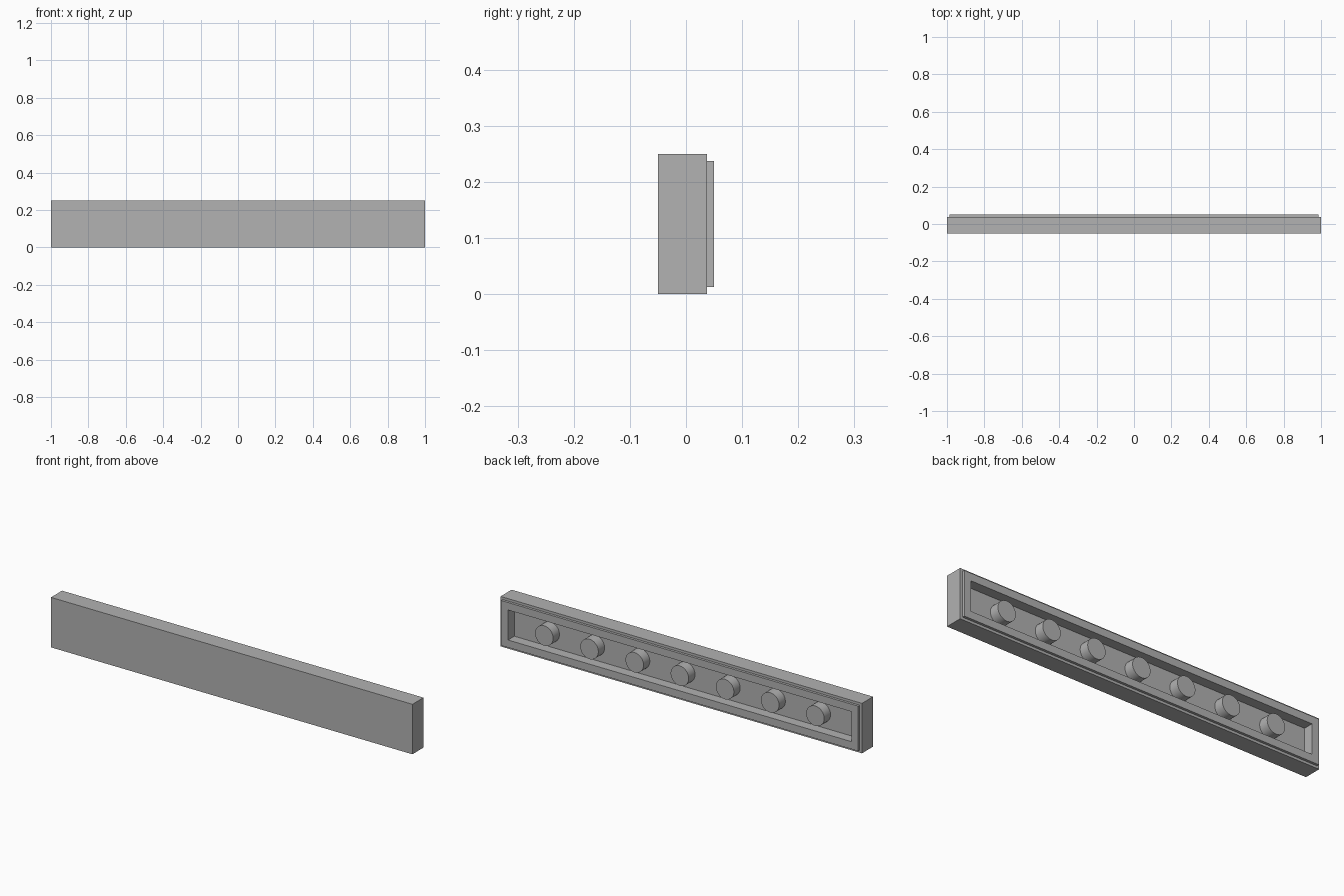
import bpy
import bmesh
import math
from mathutils import Matrix, Vector

if "Cube" in bpy.data.objects:
    bpy.data.objects.remove(bpy.data.objects["Cube"], do_unlink=True)

UNIT = 0.0125                      # base module of the part
LENGTH, DEPTH, HEIGHT = 2.0, 0.1, 0.25
LIP = UNIT                         # lip height and its step inward
WALL = 3 * UNIT                    # rim width measured on the lip
CAVITY = 4 * UNIT                  # recess depth, also the peg length
PEG_RADIUS = 4 * UNIT
BACK = DEPTH / 2

grey = bpy.data.materials.new("plain_grey")
grey.use_nodes = True
colour = (0.445, 0.445, 0.445, 1)
grey.diffuse_color = colour
grey.node_tree.nodes["Principled BSDF"].inputs["Base Color"].default_value = colour


def add_object(name, bm):
    bmesh.ops.recalc_face_normals(bm, faces=bm.faces)
    mesh = bpy.data.meshes.new(name)
    bm.to_mesh(mesh)
    bm.free()
    mesh.materials.append(grey)
    obj = bpy.data.objects.new(name, mesh)
    bpy.context.collection.objects.link(obj)
    return obj


def inset_and_push(bm, face, width, distance):
    """Inset a back-facing face, then extrude the inner face along y."""
    bmesh.ops.inset_region(bm, faces=[face], thickness=width, use_even_offset=True)
    result = bmesh.ops.extrude_discrete_faces(bm, faces=[face])
    inner = result["faces"][0]
    bmesh.ops.translate(bm, verts=inner.verts, vec=(0, distance, 0))
    return inner


# Body: flat slab, stepped lip on the back, hollow inside the rim
bm = bmesh.new()
body_depth = DEPTH - LIP
bmesh.ops.create_cube(
    bm, size=1,
    matrix=Matrix.Translation((0, -LIP / 2, HEIGHT / 2))
    @ Matrix.Diagonal((LENGTH, body_depth, HEIGHT, 1)))
bm.normal_update()
back_face = max(bm.faces, key=lambda f: f.calc_center_median().y)
lip_face = inset_and_push(bm, back_face, LIP, LIP)
bm.normal_update()
inset_and_push(bm, lip_face, WALL, -CAVITY)
add_object("tile_body", bm)

# Pegs: seven solid round posts, flush with the lip
for i in range(7):
    bm = bmesh.new()
    centre = Vector(((i - 3) * HEIGHT, BACK - CAVITY / 2, HEIGHT / 2))
    bmesh.ops.create_cone(
        bm, cap_ends=True, segments=32, radius1=PEG_RADIUS, radius2=PEG_RADIUS,
        depth=CAVITY,
        matrix=Matrix.Translation(centre) @ Matrix.Rotation(math.pi / 2, 4, "X"))
    peg = add_object(f"peg_{i + 1}", bm)
    bpy.ops.object.select_all(action="DESELECT")
    peg.select_set(True)
    bpy.context.view_layer.objects.active = peg
    bpy.ops.object.shade_smooth_by_angle(angle=math.radians(40))
